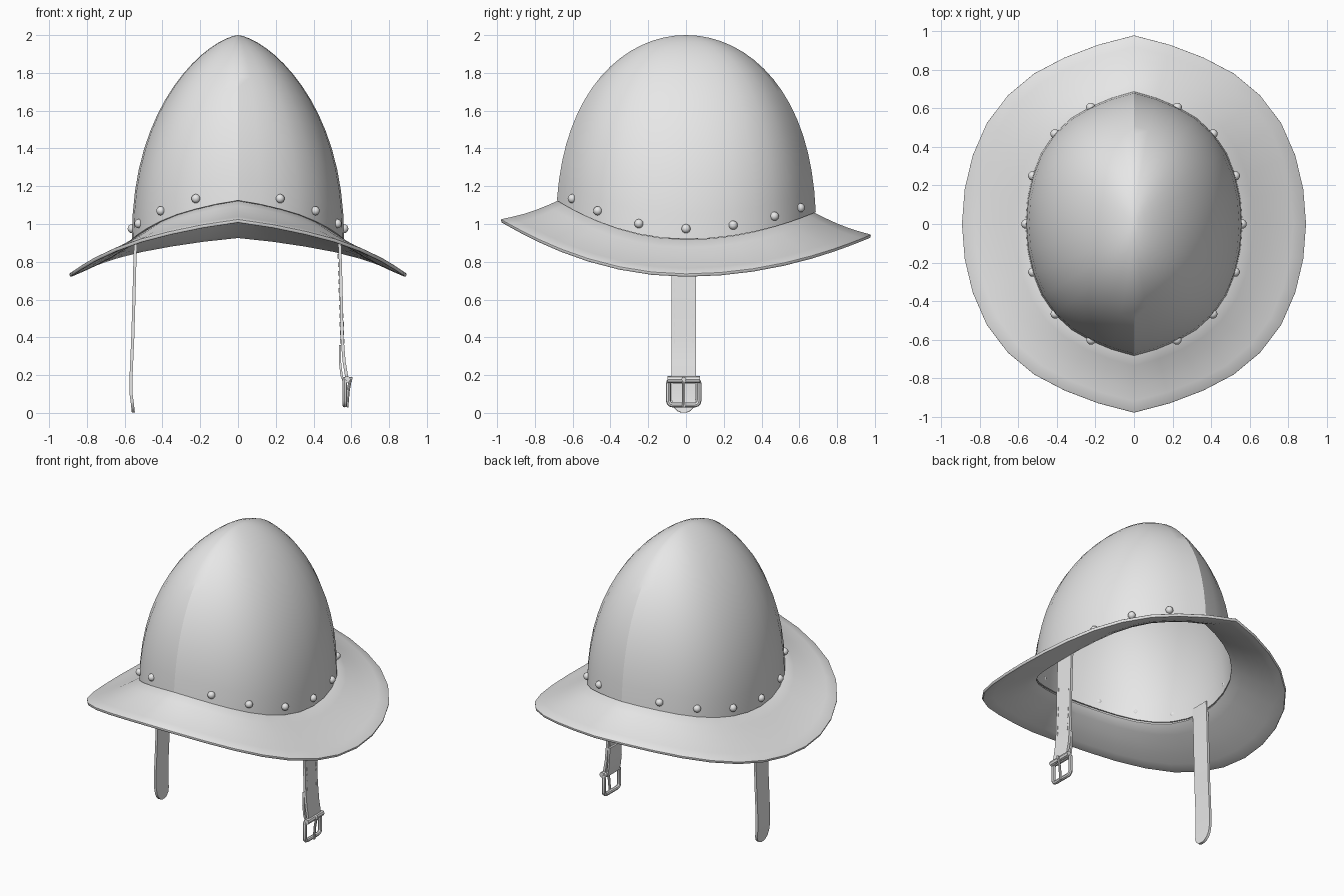
import bpy, bmesh, math
from mathutils import Vector

if "Cube" in bpy.data.objects:
    bpy.data.objects.remove(bpy.data.objects["Cube"])

steel = bpy.data.materials.new("plain_grey")
steel.diffuse_color = (0.8, 0.8, 0.8, 1)
steel.use_nodes = True
steel.node_tree.nodes["Principled BSDF"].inputs["Base Color"].default_value = steel.diffuse_color

# Quarter outline from side to pointed nose, mirrored into a full ring
Q = [(1, 0), (.984, .185), (.938, .362), (.857, .532), (.735, .68),
     (.58, .798), (.405, .882), (.21, .95), (0, 1)]
RING = (Q[:8] + [(-x, y) for x, y in Q[:0:-1]]
        + [(-x, -y) for x, y in Q[:8]] + [(x, -y) for x, y in Q[:0:-1]])


def add_mesh(name, verts, faces):
    me = bpy.data.meshes.new(name)
    me.from_pydata(verts, [], faces)
    ob = bpy.data.objects.new(name, me)
    bpy.context.collection.objects.link(ob)
    me.materials.append(steel)
    return ob


def loft(name, rings, cap=None):
    n = len(RING)
    verts = [v for r in rings for v in r]
    faces = [(k * n + i, k * n + (i + 1) % n, (k + 1) * n + (i + 1) % n, (k + 1) * n + i)
             for k in range(len(rings) - 1) for i in range(n)]
    if cap:
        verts.append(cap)
        base = (len(rings) - 1) * n
        faces += [(base + i, base + (i + 1) % n, len(verts) - 1) for i in range(n)]
    return add_mesh(name, verts, faces)


def solidify(ob, t, offset=-1):
    m = ob.modifiers.new("thick", 'SOLIDIFY')
    m.thickness, m.offset = t, offset


def base_z(y):
    return .92 + (.43 if y < 0 else .30) * y * y


def rim_z(y):
    return .737 + (.30 if y < 0 else .215) * y * y


def dome_point(u, v, z):
    h = min(max((z - .9) / 1.1, 0), 1)
    return (.562 * u * (1 - h ** 2.25) ** (1 / 1.5), .69 * v * (1 - h ** 2.5) ** .5, z)


# Dome with a fore-and-aft ridge
rings = []
for k in range(16):
    s = 1 - (1 - k / 16) ** 2
    rings.append([dome_point(u, v, base_z(.69 * v) * (1 - s) + 2 * s) for u, v in RING])
dome = loft("dome", rings, (0, 0, 2))
solidify(dome, .018)

# Brim sweeping up to front and back
rings = []
for k in range(6):
    t = k / 5
    ring = []
    for u, v in RING:
        zi, zo = base_z(.69 * v), rim_z(.98 * v)
        ring.append((u * (.895 + (.55 - .895) * t), v * (.98 + (.675 - .98) * t),
                     zo + (zi - zo) * t - .012 * math.sin(math.pi * t)))
    rings.append(ring)
brim = loft("brim", rings)
solidify(brim, .02)
bev = brim.modifiers.new("rounded_rim", 'BEVEL')
bev.width, bev.segments, bev.limit_method, bev.angle_limit = .006, 2, 'ANGLE', math.radians(50)

# Rivets around the dome base
for i in range(0, 32, 2):
    if i in (8, 24):
        continue
    u, v = RING[i]
    p = dome_point(u, v, base_z(.69 * v) + .055)
    bpy.ops.mesh.primitive_uv_sphere_add(segments=14, ring_count=8, radius=.024, location=p)
    bpy.context.object.name = "rivet"
    bpy.context.object.data.materials.append(steel)

CY = -.012  # strap centre line


# Straps are ribbons given as rows of (x, z, half width)
def ribbon(name, rows, t=.016):
    verts = [(x, CY + s * w, z) for x, z, w in rows for s in (-1, 1)]
    faces = [(2 * i, 2 * i + 1, 2 * i + 3, 2 * i + 2) for i in range(len(rows) - 1)]
    solidify(add_mesh(name, verts, faces), t, 0)


ribbon("left_strap", [(-.54, .97, .065), (-.546, .8, .065), (-.551, .6, .065), (-.557, .4, .065),
                      (-.566, .2, .065), (-.566, .1, .065), (-.56, .055, .063), (-.557, .028, .052),
                      (-.555, .01, .033), (-.554, .002, .014)])
ribbon("right_strap", [(.535, .97, .065), (.542, .8, .065), (.547, .6, .065), (.551, .4, .065),
                       (.562, .27, .065), (.574, .2, .065), (.575, .16, .06)])
ribbon("strap_fold", [(.575, .16, .06), (.56, .165, .06), (.548, .2, .065), (.54, .27, .065),
                      (.54, .36, .062)], .012)


# Raised stitches along both edges of the buckle strap
for k in range(11):
    z = .38 + .045 * k
    for s in (-1, 1):
        bpy.ops.mesh.primitive_cube_add(size=1, location=(.551 - .012 * (z - .4) / .4, CY + s * .048, z))
        ob = bpy.context.object
        ob.name, ob.scale = "stitch", (.022, .005, .024)
        ob.data.materials.append(steel)


def tube(name, pts, r, cyclic=False):
    cu = bpy.data.curves.new(name, 'CURVE')
    cu.dimensions, cu.bevel_depth, cu.bevel_resolution, cu.use_fill_caps = '3D', r, 2, True
    sp = cu.splines.new('POLY')
    sp.points.add(len(pts) - 1)
    for p, co in zip(sp.points, pts):
        p.co = (*co, 1)
    sp.use_cyclic_u = cyclic
    cu.materials.append(steel)
    bpy.context.collection.objects.link(bpy.data.objects.new(name, cu))


# Buckle frame with rounded corners, roller and prong
frame = []
for sy, sz, a0 in ((1, 1, 0), (-1, 1, 90), (-1, -1, 180), (1, -1, 270)):
    for k in range(4):
        a = math.radians(a0 + 30 * k)
        frame.append((.565, CY + sy * .058 + .023 * math.cos(a), .11 + sz * .045 + .023 * math.sin(a)))
tube("buckle_frame", frame, .013, True)
tube("buckle_roller", [(.578, CY - .085, .177), (.578, CY + .085, .177)], .018)
tube("buckle_prong", [(.595, CY, .18), (.584, CY, .12), (.576, CY, .03)], .008)
tube("prong_knob", [(.58, CY, .18), (.605, CY, .178)], .012)

# Apply modifiers, then smooth with sharp edges kept
bpy.ops.object.select_all(action='SELECT')
bpy.context.view_layer.objects.active = dome
bpy.ops.object.convert(target='MESH')
bpy.ops.object.shade_smooth_by_angle(angle=math.radians(30))
